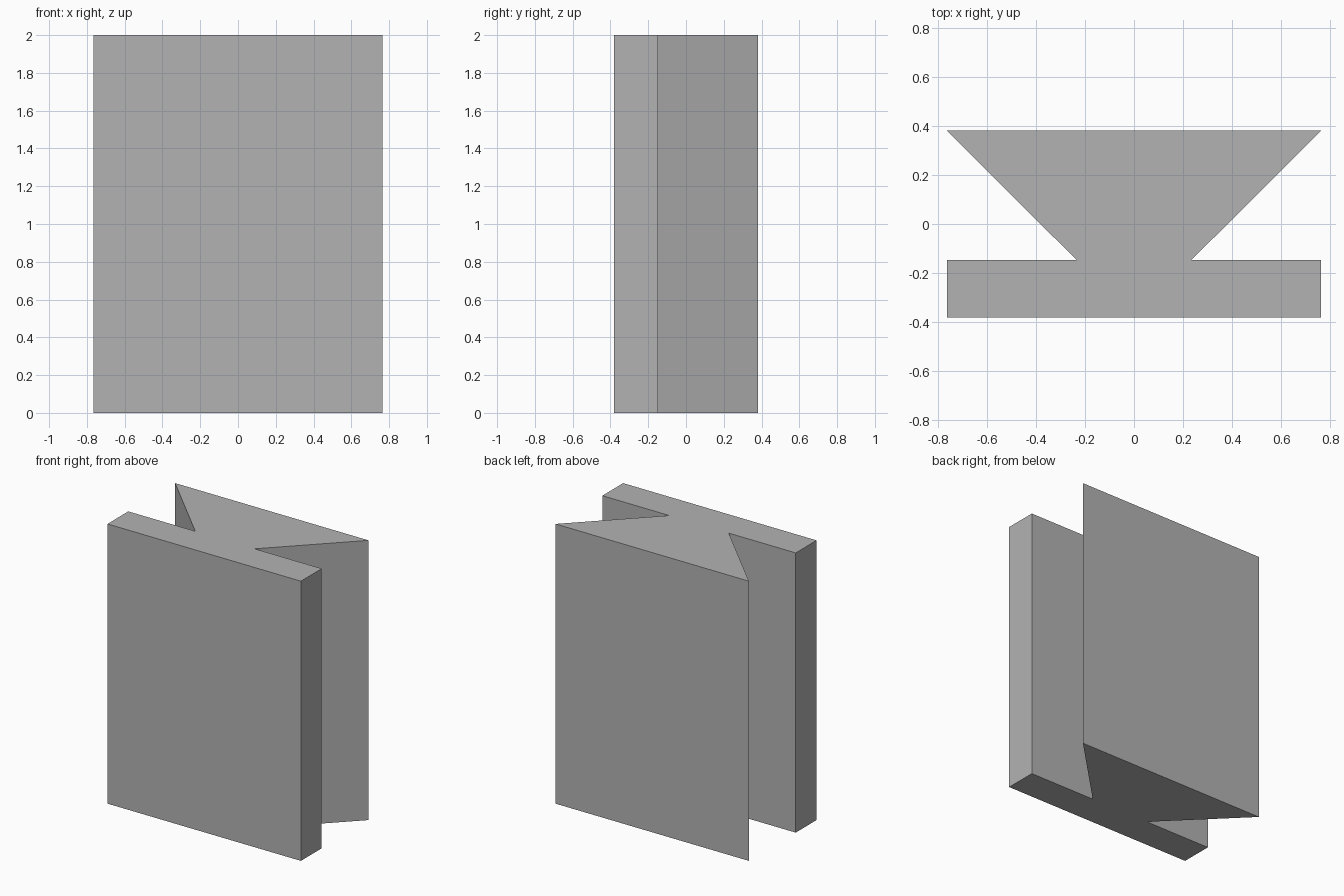
import bpy
import bmesh

cube = bpy.data.objects.get("Cube")
if cube:
    bpy.data.objects.remove(cube, do_unlink=True)

# Plain grey finish
grey = bpy.data.materials.new("plain_grey")
grey.use_nodes = True
colour = (0.45, 0.45, 0.45, 1)
grey.diffuse_color = colour
grey.node_tree.nodes["Principled BSDF"].inputs["Base Color"].default_value = colour

# Half of the cross-section, from the front plate to the dovetail's back edge
HEIGHT = 2
half = [(0.765, -0.382), (0.765, -0.147), (0.235, -0.147), (0.765, 0.382)]
outline = half + [(-x, y) for x, y in reversed(half)]

# Dovetail block: mirrored profile extruded straight up
bm = bmesh.new()
base = bm.faces.new([bm.verts.new((x, y, 0)) for x, y in outline])
top = bmesh.ops.extrude_face_region(bm, geom=[base], use_keep_orig=True)
verts = [g for g in top["geom"] if isinstance(g, bmesh.types.BMVert)]
bmesh.ops.translate(bm, verts=verts, vec=(0, 0, HEIGHT))
bmesh.ops.recalc_face_normals(bm, faces=bm.faces)

mesh = bpy.data.meshes.new("dovetail_block")
bm.to_mesh(mesh)
bm.free()
mesh.materials.append(grey)
block = bpy.data.objects.new("dovetail_block", mesh)
bpy.context.collection.objects.link(block)
